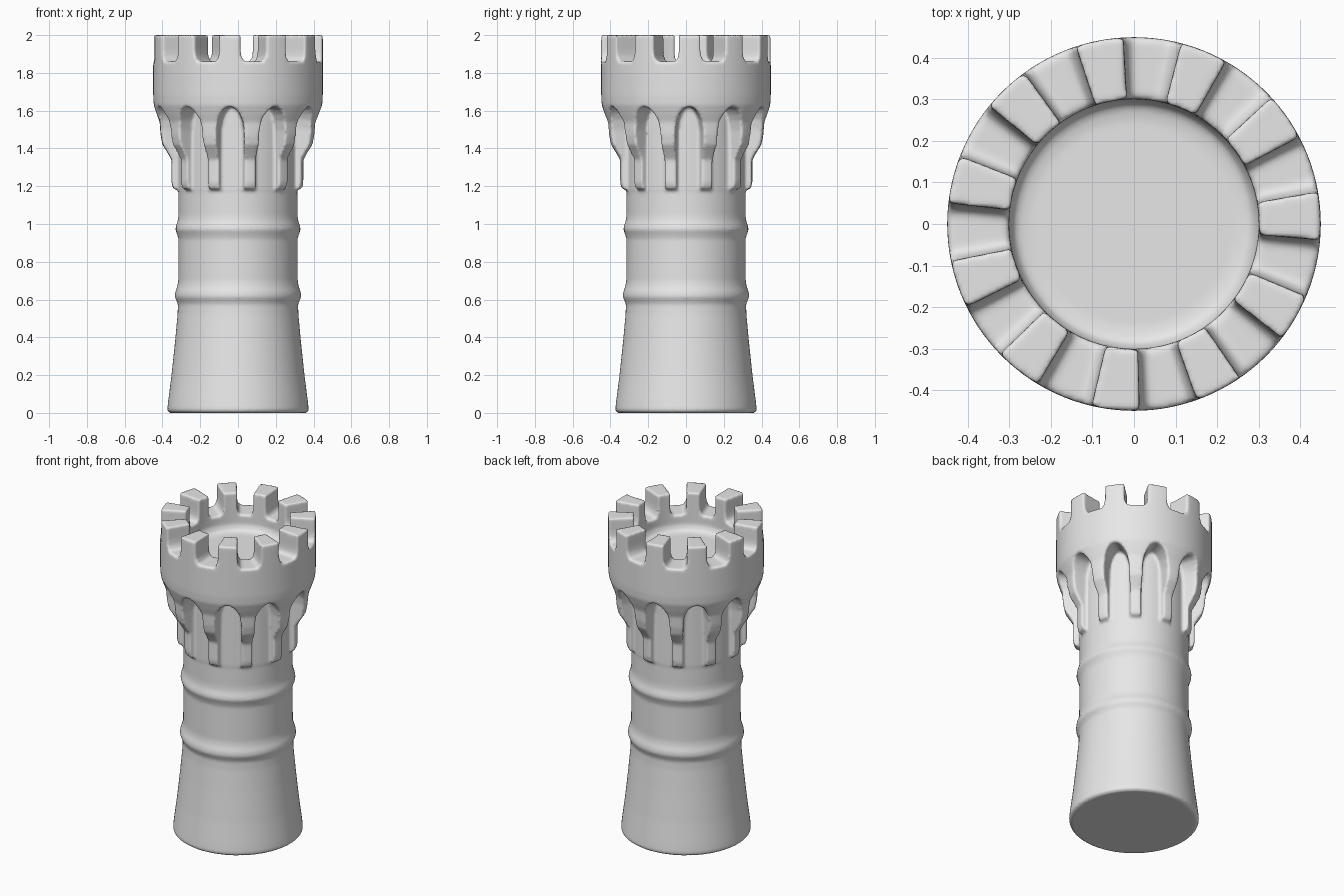
import bpy, bmesh, math

if "Cube" in bpy.data.objects:
    bpy.data.objects.remove(bpy.data.objects["Cube"], do_unlink=True)

COUNT = 11                       # battlements and arches share one rhythm
PITCH = 2 * math.pi / COUNT
MERLON_START = math.radians(2.5)


def add_object(name, bm):
    bmesh.ops.recalc_face_normals(bm, faces=bm.faces[:])
    mesh = bpy.data.meshes.new(name)
    bm.to_mesh(mesh)
    bm.free()
    obj = bpy.data.objects.new(name, mesh)
    bpy.context.scene.collection.objects.link(obj)
    return obj


def lathe(name, profile, steps=128):
    bm = bmesh.new()
    verts = [bm.verts.new((r, 0, z)) for r, z in profile]
    edges = [bm.edges.new(pair) for pair in zip(verts, verts[1:])]
    bmesh.ops.spin(bm, geom=verts + edges, cent=(0, 0, 0), axis=(0, 0, 1),
                   angle=2 * math.pi, steps=steps, use_duplicate=False)
    bmesh.ops.remove_doubles(bm, verts=bm.verts[:], dist=1e-4)
    return add_object(name, bm)


def ring_of_cutters(name, rows, r_in, r_out, start, columns=8):
    """Curved blocks around the axis; rows give (height, half width in degrees)."""
    bm = bmesh.new()
    for i in range(COUNT):
        mid = start + i * PITCH
        layers = []
        for r in (r_in, r_out):
            grid = []
            for z, half in rows:
                line = []
                for c in range(columns + 1):
                    a = mid + math.radians(half) * (2 * c / columns - 1)
                    line.append(bm.verts.new((r * math.cos(a), r * math.sin(a), z)))
                grid.append(line)
            layers.append(grid)
            for low, high in zip(grid, grid[1:]):
                for c in range(columns):
                    bm.faces.new((low[c], low[c + 1], high[c + 1], high[c]))
        # walls joining the inner and outer layers
        rims = [g[0] + [row[-1] for row in g[1:]] + g[-1][-2::-1]
                + [row[0] for row in g[-2:0:-1]] for g in layers]
        for k in range(len(rims[0])):
            bm.faces.new((rims[0][k - 1], rims[0][k], rims[1][k], rims[1][k - 1]))
    obj = add_object(name, bm)
    obj.hide_render = True
    return obj


# Turned body: flared foot, two mouldings, corbel band, crown and sunken floor
tower = lathe("castle_tower", [
    (0, 0), (.36, 0), (.375, .012), (.37, .06), (.352, .2), (.333, .38),
    (.32, .52), (.318, .575), (.326, .595), (.335, .615), (.332, .64), (.321, .67),
    (.316, .7), (.315, .92), (.322, .945), (.332, .97), (.328, .99), (.318, 1.02),
    (.315, 1.05), (.315, 1.175), (.345, 1.19), (.352, 1.22), (.352, 1.34),
    (.372, 1.375), (.4, 1.42), (.41, 1.47), (.415, 1.54), (.43, 1.58),
    (.446, 1.63), (.449, 1.68), (.449, 2), (.3, 2), (.3, 1.8), (.285, 1.768),
    (.25, 1.76), (0, 1.76)])

# Arched niches leave the hanging corbels standing between them
niches = ring_of_cutters("niche_cutter", [
    (1.12, 11), (1.34, 11), (1.42, 10.8), (1.5, 10.5), (1.55, 9.2),
    (1.585, 7), (1.608, 4.5), (1.62, 1.5)], .317, .6, MERLON_START)

# Gaps between the battlements, with rounded lower corners
gaps = ring_of_cutters("battlement_gap_cutter", [
    (1.86, 5.5), (1.868, 7.2), (1.89, 8.5), (1.92, 8.9), (2.1, 8.9)],
    .2, .6, MERLON_START + PITCH / 2)

for cutter in (niches, gaps):
    cut = tower.modifiers.new(cutter.name, "BOOLEAN")
    cut.operation = "DIFFERENCE"
    cut.solver = "EXACT"
    cut.object = cutter

# Soft worn edges
remesh = tower.modifiers.new("soft_surface", "REMESH")
remesh.mode = "VOXEL"
remesh.voxel_size = .009
remesh.use_smooth_shade = True
relax = tower.modifiers.new("worn_edges", "SMOOTH")
relax.factor = .5
relax.iterations = 4

# Bake the modifiers and drop the cutters
bpy.context.view_layer.update()
graph = bpy.context.evaluated_depsgraph_get()
baked = bpy.data.meshes.new_from_object(tower.evaluated_get(graph))
tower.modifiers.clear()
tower.data = baked
baked.shade_smooth()
for cutter in (niches, gaps):
    bpy.data.objects.remove(cutter, do_unlink=True)

# Plain grey stone
stone = bpy.data.materials.new("grey_stone")
stone.use_nodes = True
stone.diffuse_color = (.8, .8, .8, 1)
stone.node_tree.nodes["Principled BSDF"].inputs["Base Color"].default_value = (.8, .8, .8, 1)
baked.materials.clear()
baked.materials.append(stone)
